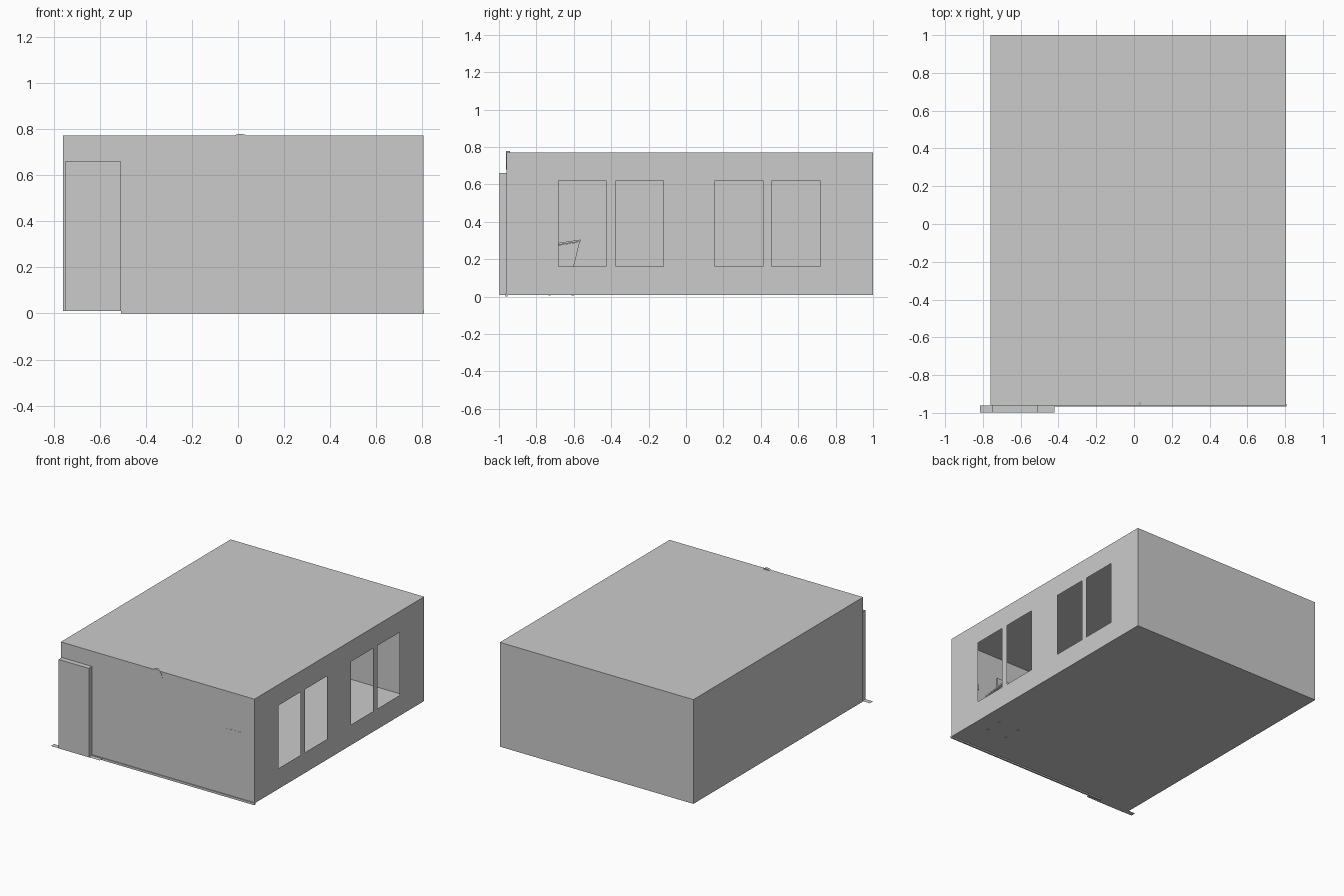
import bpy, bmesh, math

if "Cube" in bpy.data.objects:
    bpy.data.objects.remove(bpy.data.objects["Cube"])

X0, X1, Y0, Y1, Z0, Z1 = -0.76, 0.805, -0.96, 1.0, 0.01, 0.772


def mesh_object(name, faces):
    """Build a flat-faced object from a list of polygons."""
    bm = bmesh.new()
    for poly in faces:
        bm.faces.new([bm.verts.new(p) for p in poly])
    bmesh.ops.remove_doubles(bm, verts=bm.verts, dist=1e-5)
    mesh = bpy.data.meshes.new(name)
    bm.to_mesh(mesh)
    bm.free()
    obj = bpy.data.objects.new(name, mesh)
    bpy.context.collection.objects.link(obj)
    return obj


def sheet(axis, at, u, v):
    """Axis-aligned rectangle; u and v are (low, high) on the other axes."""
    pts = [(u[0], v[0]), (u[1], v[0]), (u[1], v[1]), (u[0], v[1])]
    return [p[:axis] + (at,) + p[axis:] for p in pts]


def box(name, x, y, z):
    faces = [sheet(0, k, y, z) for k in x]
    faces += [sheet(1, k, x, z) for k in y]
    faces += [sheet(2, k, x, y) for k in z]
    obj = mesh_object(name, faces)
    bm = bmesh.new()
    bm.from_mesh(obj.data)
    bmesh.ops.recalc_face_normals(bm, faces=bm.faces)
    bm.to_mesh(obj.data)
    bm.free()
    return obj


# Room shell of thin sheets
mesh_object("floor", [sheet(2, Z0, (X0, X1), (Y0, Y1))])
mesh_object("ceiling", [sheet(2, Z1, (X0, X1), (Y0, Y1))])
mesh_object("back_wall", [sheet(1, Y1, (X0, X1), (Z0, Z1))])
mesh_object("left_wall", [sheet(0, X0, (Y0, Y1), (Z0, Z1))])

# Front wall around the doorway
DX, DTOP = (-0.752, -0.508), 0.66
mesh_object("front_wall", [
    sheet(1, Y0, (X0, DX[0]), (Z0, Z1)),
    sheet(1, Y0, DX, (DTOP, Z1)),
    sheet(1, Y0, (DX[1], X1), (Z0, Z1))])

# Window wall: grid of panels with four openings left out
wins = [(-0.682, -0.427), (-0.375, -0.12), (0.155, 0.412), (0.46, 0.717)]
ys = [Y0] + [y for w in wins for y in w] + [Y1]
zs = [Z0, 0.16, 0.62, Z1]
mesh_object("window_wall", [
    sheet(0, X1, (ys[i], ys[i + 1]), (zs[j], zs[j + 1]))
    for i in range(len(ys) - 1) for j in range(3) if not (i % 2 and j == 1)])

# Door niche and threshold
box("door", DX, (-0.997, Y0), (Z0, DTOP))
mesh_object("threshold", [sheet(2, 0.011, (-0.815, -0.42), (-0.997, Y0))])

# Skirting strip along the front wall
box("skirting", (-0.508, X1 + 0.003), (-0.966, -0.954), (0, 0.016))

# Board with tray on the inside of the front wall
box("board", (-0.38, 0.41), (-0.959, -0.95), (0.24, 0.61))
box("board_tray", (-0.38, 0.41), (-0.95, -0.925), (0.235, 0.245))
box("notice", (0.57, 0.70), (-0.961, -0.952), (0.46, 0.50))

# Wall clock above the board
bpy.ops.mesh.primitive_cylinder_add(
    vertices=32, radius=0.05, depth=0.02, location=(0.01, -0.952, 0.73),
    rotation=(math.pi / 2, 0, 0))
clock = bpy.context.object
clock.name = "wall_clock"
bpy.ops.object.shade_smooth_by_angle()

# Lectern: tapered body, sloping top, small feet
profile = [(-0.71, 0.018), (-0.635, 0.018), (-0.568, 0.293), (-0.75, 0.265)]
xa, xb = 0.53, 0.67
sides = [[(x, y, z) for y, z in profile] for x in (xa, xb)]
for k in range(4):
    (ya, za), (yb, zb) = profile[k], profile[(k + 1) % 4]
    sides.append([(xa, ya, za), (xa, yb, zb), (xb, yb, zb), (xb, ya, za)])
mesh_object("lectern_body", sides)
top = box("lectern_top", (0.515, 0.685), (-0.095, 0.095), (-0.005, 0.005))
top.location = (0, -0.658, 0.286)
top.rotation_euler = (math.radians(8.5), 0, 0)
box("lectern_base", (0.515, 0.685), (-0.74, -0.60), (0.012, 0.02))
for x in (0.52, 0.68):
    for y in (-0.73, -0.605):
        box("lectern_foot", (x - 0.006, x + 0.006), (y - 0.006, y + 0.006), (0.006, 0.014))
